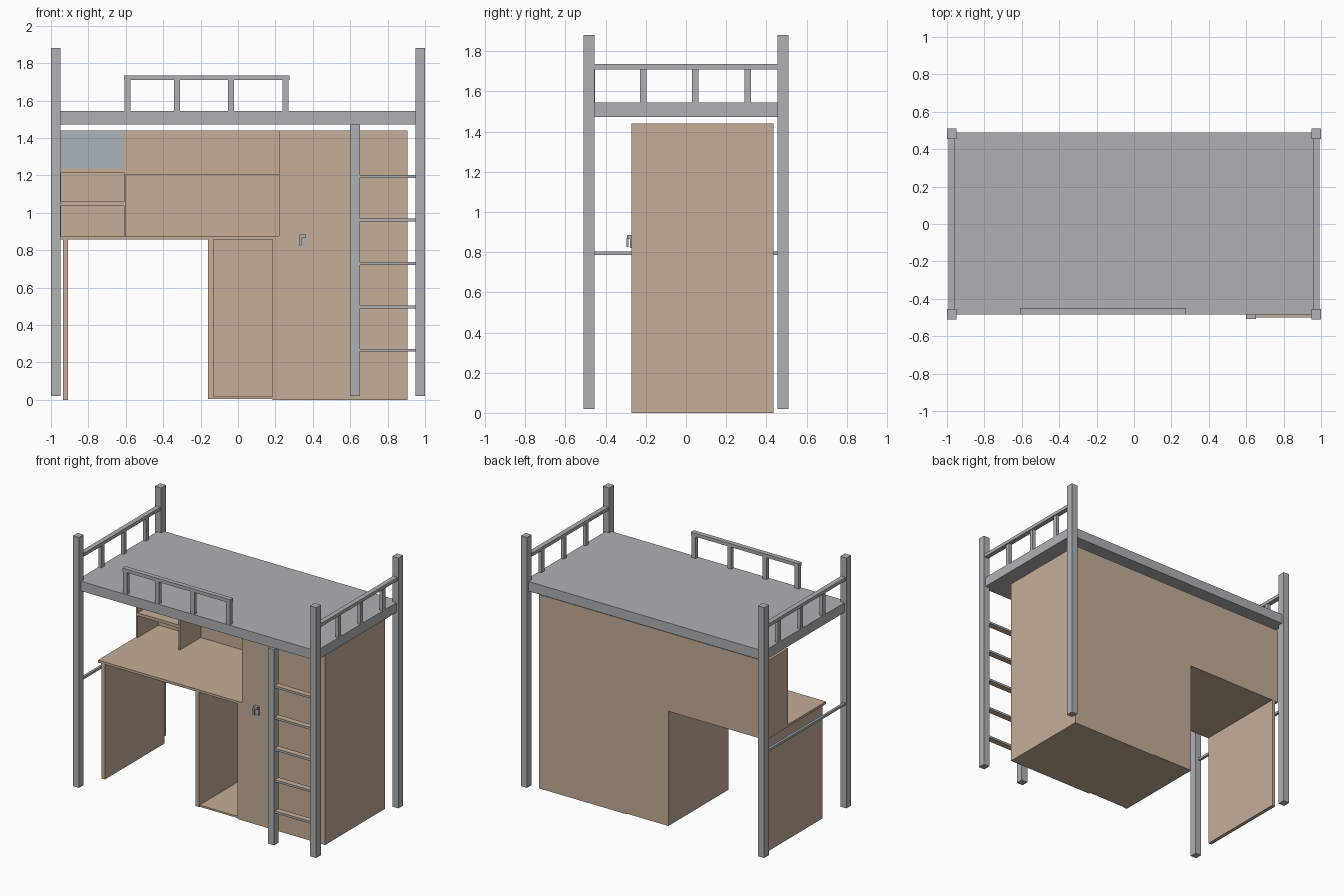
import bpy, bmesh

if "Cube" in bpy.data.objects:
    bpy.data.objects.remove(bpy.data.objects["Cube"])


def material(name, rgb):
    m = bpy.data.materials.new(name)
    m.diffuse_color = (*rgb, 1)
    m.use_nodes = True
    m.node_tree.nodes["Principled BSDF"].inputs["Base Color"].default_value = m.diffuse_color
    return m


GREY = material("metal_grey", (0.43, 0.44, 0.45))
WOOD = material("light_wood", (0.56, 0.42, 0.31))
GLASS = material("blue_grey_panel", (0.41, 0.46, 0.50))


def box(name, x, y, z, *mats):
    """Box from (min, max) ranges; a second material goes on top and bottom."""
    bm = bmesh.new()
    bmesh.ops.create_cube(bm, size=1)
    for v in bm.verts:
        for i, (lo, hi) in enumerate((x, y, z)):
            v.co[i] = lo if v.co[i] < 0 else hi
    bm.normal_update()
    if len(mats) > 1:
        for f in bm.faces:
            f.material_index = int(abs(f.normal.z) > 0.5)
    me = bpy.data.meshes.new(name)
    bm.to_mesh(me)
    bm.free()
    for m in mats:
        me.materials.append(m)
    ob = bpy.data.objects.new(name, me)
    bpy.context.collection.objects.link(ob)
    return ob


def mirrored(lo, hi, s):
    return (lo, hi) if s > 0 else (-hi, -lo)


# Corner posts, end beams and end guard rails
for s, side in ((-1, "left"), (1, "right")):
    for t, end in ((-1, "front"), (1, "back")):
        box(f"post_{end}_{side}", mirrored(0.95, 1.0, s),
            mirrored(0.455, 0.51, t), (0.02, 1.88), GREY)
    box(f"end_beam_{side}", mirrored(0.95, 0.985, s), (-0.455, 0.455), (1.473, 1.545), GREY)
    box(f"end_rail_{side}", mirrored(0.957, 0.993, s), (-0.455, 0.455), (1.71, 1.735), GREY)
    for i, y in enumerate((-0.213, 0.047, 0.308)):
        box(f"end_rail_{side}_upright_{i}", mirrored(0.96, 0.985, s),
            (y - 0.016, y + 0.016), (1.545, 1.71), GREY)

# Bed platform
box("bed_platform", (-0.95, 0.95), (-0.485, 0.49), (1.473, 1.545), GREY)

# Front guard rail
box("front_rail", (-0.61, 0.275), (-0.485, -0.45), (1.71, 1.735), GREY)
for i, x in enumerate((-0.592, -0.327, -0.038, 0.255)):
    box(f"front_rail_upright_{i}", (x - 0.016, x + 0.016), (-0.482, -0.453), (1.545, 1.71), GREY)

# Lower side rail on the left
box("left_side_rail", (-0.993, -0.975), (-0.455, 0.455), (0.785, 0.802), GREY)

# Ladder with wooden tread surfaces
box("ladder_post", (0.60, 0.652), (-0.507, -0.455), (0.02, 1.473), GREY)
for i in range(5):
    z = 0.265 + i * 0.2325
    box(f"ladder_rung_{i}", (0.652, 0.95), (-0.50, -0.455), (z - 0.008, z + 0.008), GREY, WOOD)

# Wardrobe with latch handle
box("wardrobe", (0.22, 0.905), (-0.27, 0.435), (0, 1.44), WOOD)
box("handle_plate", (0.325, 0.365), (-0.278, -0.27), (0.82, 0.885), GREY)
box("handle_top", (0.33, 0.36), (-0.293, -0.278), (0.865, 0.885), GREY)
box("handle_grip", (0.325, 0.34), (-0.295, -0.286), (0.825, 0.87), GREY)

# Desk and open side cabinet beneath it
box("desk_top", (-0.962, 0.22), (-0.27, 0.435), (0.857, 0.875), WOOD)
box("desk_leg_panel", (-0.935, -0.908), (-0.265, 0.435), (0, 0.857), WOOD)
box("cabinet_left_side", (-0.16, -0.13), (-0.27, 0.435), (0.005, 0.857), WOOD)
box("cabinet_right_side", (0.185, 0.22), (-0.27, 0.435), (0, 0.857), WOOD)
box("cabinet_floor", (-0.13, 0.185), (-0.265, 0.435), (0.005, 0.018), WOOD)
box("cabinet_back", (-0.13, 0.185), (0.42, 0.435), (0.018, 0.857), WOOD)

# Bookshelf on the desk
box("shelf_back", (-0.962, 0.22), (0.42, 0.435), (0.875, 1.44), WOOD)
box("shelf_left_side", (-0.962, -0.947), (0.175, 0.42), (0.875, 1.44), WOOD)
box("shelf_divider", (-0.61, -0.60), (0.175, 0.42), (0.875, 1.44), WOOD)
for i, z in enumerate((1.048, 1.226)):
    box(f"left_shelf_{i}", (-0.947, -0.61), (0.175, 0.42), (z - 0.011, z + 0.011), WOOD)
box("right_shelf", (-0.60, 0.22), (0.175, 0.42), (1.205, 1.237), WOOD)
box("upper_cupboard", (-0.60, 0.22), (0.18, 0.42), (1.237, 1.44), WOOD)
box("grey_cupboard_door", (-0.947, -0.61), (0.18, 0.188), (1.237, 1.44), GLASS)
box("left_cupboard_top", (-0.947, -0.61), (0.188, 0.42), (1.43, 1.44), WOOD)
